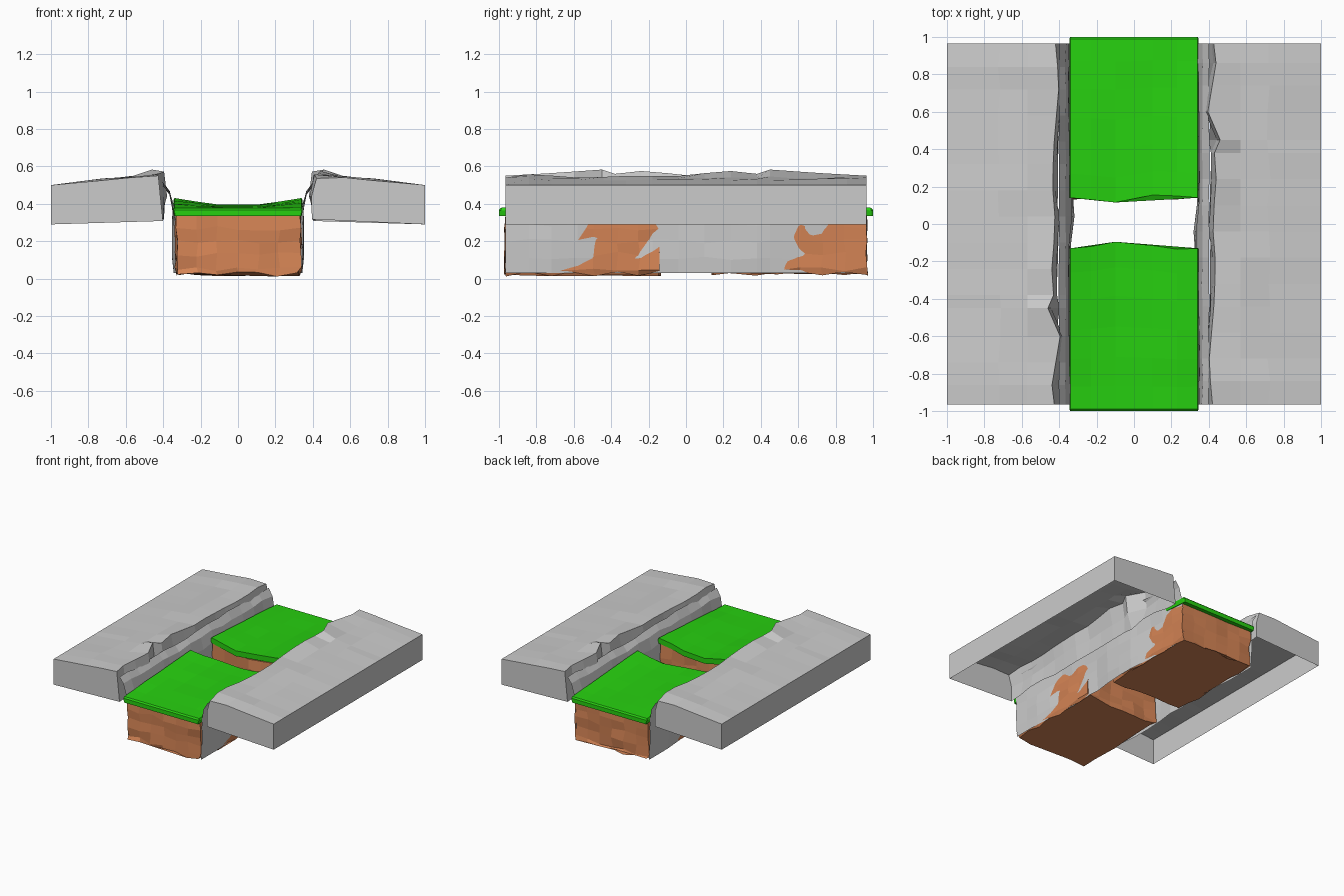
import bpy, bmesh, math, random

if "Cube" in bpy.data.objects:
    bpy.data.objects.remove(bpy.data.objects["Cube"])

random.seed(4)


def jit(a):
    return random.uniform(-a, a)


def lerp_table(table, t):
    # piecewise linear lookup in a short list of (key, value)
    for (a, va), (b, vb) in zip(table, table[1:]):
        if t <= b:
            return va + (vb - va) * max(0, t - a) / (b - a)
    return table[-1][1]


def material(name, rgb):
    m = bpy.data.materials.new(name)
    m.diffuse_color = (*rgb, 1)
    m.use_nodes = True
    m.node_tree.nodes["Principled BSDF"].inputs["Base Color"].default_value = m.diffuse_color
    return m


def loft(name, rows, closed=False, caps=False, mat=None):
    # skin rows of points with quads; flat shaded
    bm = bmesh.new()
    vs = [[bm.verts.new(p) for p in r] for r in rows]
    n = len(rows[0])
    for a, b in zip(vs, vs[1:]):
        for i in range(n if closed else n - 1):
            j = (i + 1) % n
            bm.faces.new((a[i], a[j], b[j], b[i]))
    if caps:
        bm.faces.new(vs[0])
        bm.faces.new(vs[-1])
    bmesh.ops.recalc_face_normals(bm, faces=bm.faces)
    me = bpy.data.meshes.new(name)
    bm.to_mesh(me)
    bm.free()
    ob = bpy.data.objects.new(name, me)
    bpy.context.collection.objects.link(ob)
    if mat:
        me.materials.append(mat)
    return ob


def turned_copy(ob, name):
    c = ob.copy()
    c.name = name
    c.rotation_euler.z = math.pi
    bpy.context.collection.objects.link(c)


grass_mat = material("grass_green", (0.02, 0.63, 0.005))
dirt_mat = material("dirt_orange", (0.66, 0.23, 0.09))

YS = [-0.965, -0.84, -0.72, -0.58, -0.44, -0.32, -0.18, -0.04,
      0.1, 0.24, 0.38, 0.45, 0.6, 0.74, 0.86, 0.965]

# Rock shelves: open-bottomed shells with a jagged inner crest
crest = [(-0.97, 0.42), (-0.75, 0.40), (-0.4, 0.43), (-0.2, 0.435), (0, 0.42), (0.25, 0.44),
         (0.38, 0.43), (0.45, 0.46), (0.57, 0.39), (0.87, 0.44), (0.97, 0.425)]
peak = [(-0.97, 0.535), (-0.82, 0.56), (-0.6, 0.54), (-0.3, 0.54), (0, 0.55),
        (0.22, 0.58), (0.35, 0.55), (0.45, 0.583), (0.7, 0.565), (0.97, 0.55)]
rows = []
for y in YS:
    cx, cz = lerp_table(crest, y), lerp_table(peak, y)
    rows.append([(1, y, 0.29), (1, y, 0.5), (0.72 + jit(0.01), y, 0.53 + jit(0.006)),
                 (0.57, y, 0.542 + jit(0.008)), (cx, y, cz),
                 (cx - 0.02 + jit(0.01), y, 0.44), (0.405 + jit(0.012), y, 0.32 + jit(0.012))])
shelf = loft("rock_shelf_right", rows, caps=True)
turned_copy(shelf, "rock_shelf_left")

# Cliff walls: thin sheets from the ground to the shelves, dipping behind the dirt in places
inset = [(-0.97, 0.0), (-0.62, 0.0), (-0.52, -0.028), (-0.3, -0.026), (-0.15, -0.015),
         (0, -0.025), (0.12, 0.0), (0.42, 0.002), (0.6, -0.022), (0.97, -0.026)]
profile = [(0.343, 0.03, 1), (0.347, 0.11, 1), (0.349, 0.2, 1), (0.349, 0.29, 0.8),
           (0.35, 0.38, 0.2), (0.365, 0.46, 0), (0.40, 0.505, 0)]
rows = []
for y in YS:
    d = lerp_table(inset, y)
    rows.append([(x + d * k + jit(0.004), y, z + (jit(0.012) if z > 0.1 else 0))
                 for x, z, k in profile])
cliff = loft("cliff_wall_right", rows)
turned_copy(cliff, "cliff_wall_left")


def lift(x, y):
    # turf rises towards the gap, most along the sides
    t = min(1, (1 - abs(y)) / 0.85)
    return t * (0.008 + 0.045 * min(1, abs(x) / 0.34) ** 1.3)


# Dirt blocks and turf slabs on either side of the gap
gaps = {"front": (-1, [0.13, 0.12, 0.095, 0.115, 0.135, 0.13]),
        "back": (1, [0.14, 0.13, 0.115, 0.155, 0.15, 0.14])}
XS = [-0.34, -0.23, -0.1, 0.1, 0.23, 0.34]
for side, (s, gap) in gaps.items():
    # Perimeter of the dirt block, lofted upward in rough layers
    xs = [-0.33 + 0.11 * i for i in range(7)]
    ys = [0.965 - 0.119 * i for i in range(8)]
    ring = ([(x, 0.965) for x in xs] + [(0.333, y) for y in ys[1:-1]]
            + [(x, 0.14) for x in reversed(xs)] + [(-0.333, y) for y in reversed(ys[1:-1])])
    rows = []
    for k, z in enumerate((0.025, 0.05, 0.13, 0.2, 0.27, 0.335)):
        a = 0.009 if k < 5 else 0.003
        rows.append([(x * (0.97 if k == 0 else 1) + jit(a), s * (y + jit(a)),
                      z + (lift(x, y) if k == 5 else jit(0.014)))
                     for x, y in ring])
    loft("dirt_block_" + side, rows, closed=True, caps=True, mat=dirt_mat)

    # Turf: closed cross-sections stepped from the outer end to the gap
    rows = []
    for k, t in enumerate((0, 0.012, 0.15, 0.32, 0.5, 0.68, 0.85, 1)):
        w = 0.985 if k == 0 else 1
        top, bot = [], []
        for x, g in zip(XS, gap):
            y = 1 - t * (1 - g)
            z = lift(x, y) + (jit(0.003) if 1 < k < 7 else 0)
            top.append((x * w, s * y, (0.368 if k == 0 else 0.378) + z))
            bot.append((x * w, s * y, 0.334 + z))
        zl, zr = bot[0][2] + 0.03, bot[-1][2] + 0.03
        rows.append([(-0.346 * w, top[0][1], zl)] + top
                    + [(0.346 * w, top[-1][1], zr)] + bot[::-1])
    loft("turf_" + side, rows, closed=True, caps=True, mat=grass_mat)
